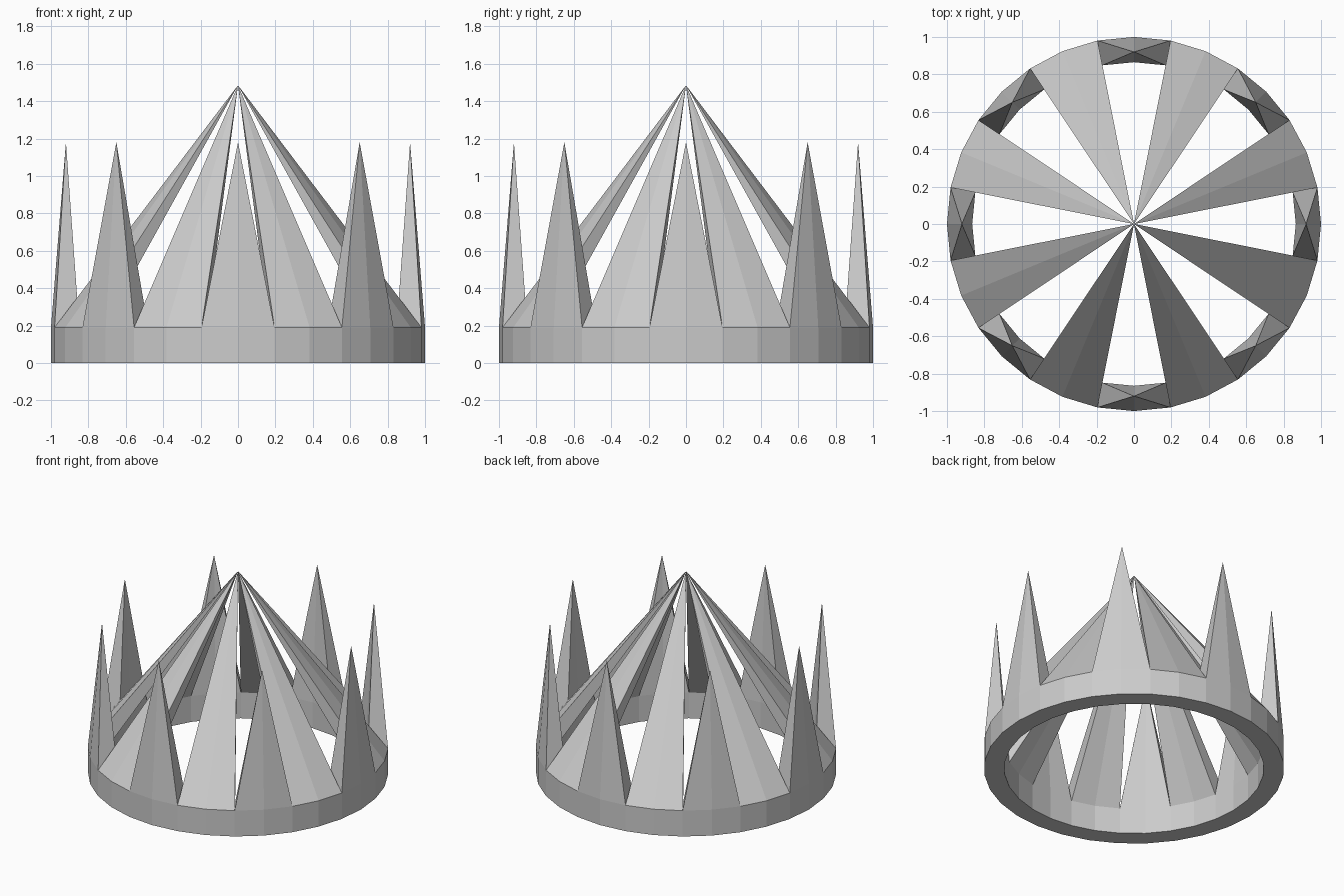
import bpy, bmesh
from math import cos, sin, radians

if "Cube" in bpy.data.objects:
    bpy.data.objects.remove(bpy.data.objects["Cube"])

SEGMENTS = 32
OUTER, INNER = 1.0, 0.865
BAND_Z, SPIKE_Z, APEX_Z = 0.19, 1.18, 1.485
SPIKE_R = 0.92

bm = bmesh.new()


def point(r, step, z):
    a = radians(360 / SEGMENTS * step)
    return (r * cos(a), r * sin(a), z)


def ring(r, z):
    return [bm.verts.new(point(r, i, z)) for i in range(SEGMENTS)]


# Band: outer wall, inner wall and underside, open where the points rise
out_low, out_top = ring(OUTER, 0), ring(OUTER, BAND_Z)
in_low, in_top = ring(INNER, 0), ring(INNER, BAND_Z)
for i in range(SEGMENTS):
    j = (i + 1) % SEGMENTS
    for a, b in ((out_low, out_top), (in_top, in_low), (in_low, out_low)):
        bm.faces.new((a[i], a[j], b[j], b[i]))


# Draw two neighbouring band segments up to a single point
def add_point(start, tip_co):
    tip = bm.verts.new(tip_co)
    ids = [(start + k) % SEGMENTS for k in range(3)]
    loop = [out_top[i] for i in ids] + [in_top[i] for i in reversed(ids)]
    for a, b in zip(loop, loop[1:] + loop[:1]):
        bm.faces.new((a, b, tip))


# Upright spikes alternate with ribs that meet at the central apex
for s in range(0, SEGMENTS, 4):
    add_point(s - 1, point(SPIKE_R, s, SPIKE_Z))
    add_point(s + 1, (0, 0, APEX_Z))

bmesh.ops.recalc_face_normals(bm, faces=bm.faces)
mesh = bpy.data.meshes.new("crown")
bm.to_mesh(mesh)
bm.free()
bpy.context.collection.objects.link(bpy.data.objects.new("crown", mesh))
